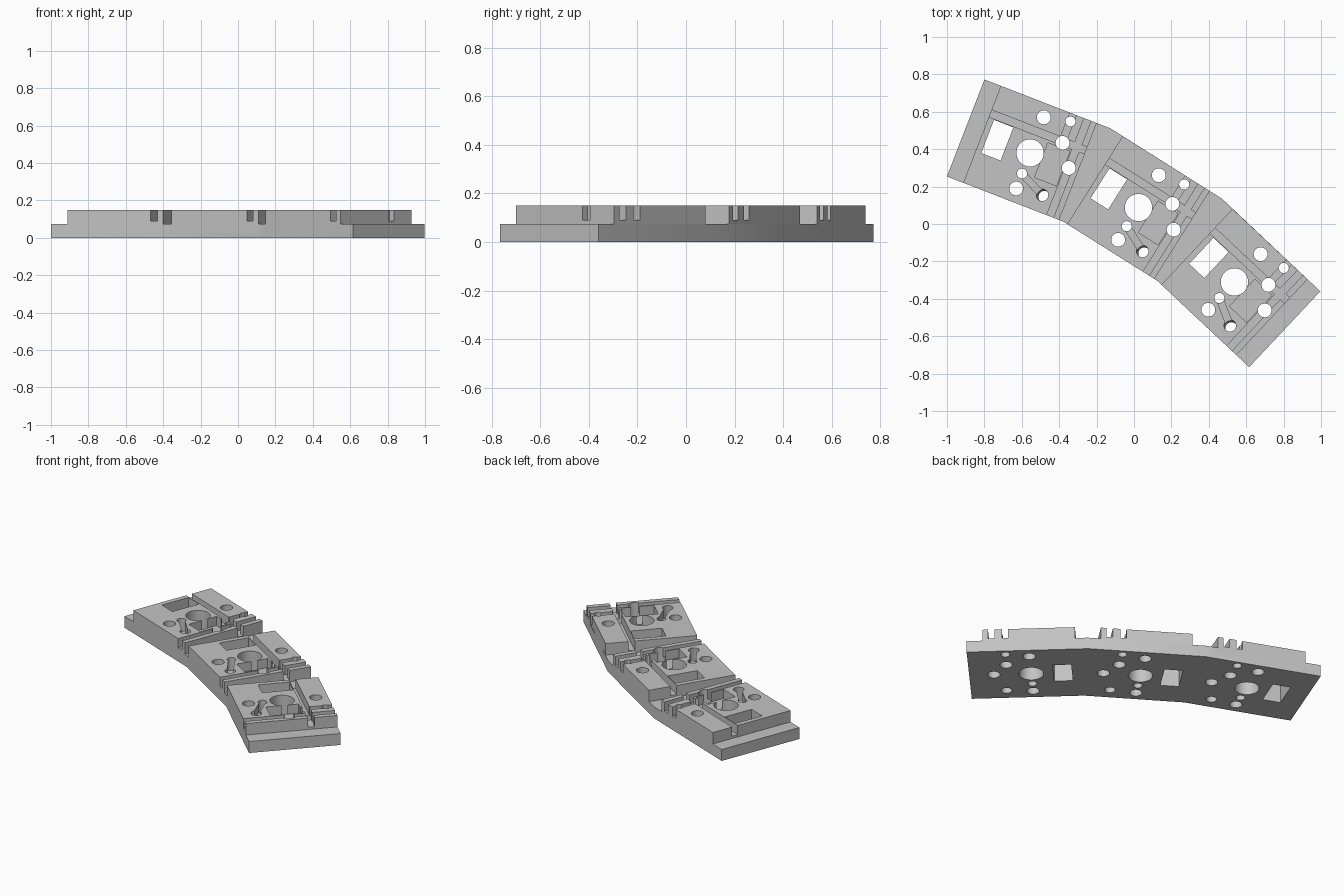
import bpy, bmesh, math
from mathutils import Vector, Matrix

cube = bpy.data.objects.get("Cube")
if cube:
    bpy.data.objects.remove(cube, do_unlink=True)

grey = bpy.data.materials.new("light grey plastic")
grey.use_nodes = True
colour = (0.55, 0.55, 0.55, 1)
grey.diffuse_color = colour
grey.node_tree.nodes["Principled BSDF"].inputs["Base Color"].default_value = colour

HALF, BODY, END = 0.278, 0.275, 0.369     # half depth, half body, end ledge
LEDGE, FLOOR, TOP = 0.075, 0.09, 0.15     # heights
PITCH, TURN = 0.326, math.radians(11)
CENTRES = [(-0.556, 0.38), (0.024, 0.088), (0.537, -0.31)]
ANGLES = [math.radians(-21.2) - TURN * i for i in range(3)]
FRAMES = [Matrix.Translation((x, y, 0)) @ Matrix.Rotation(a, 4, 'Z')
          for (x, y), a in zip(CENTRES, ANGLES)]


def prism(name, points, z0, z1, frame=Matrix(), lean=(0, 0)):
    """Extruded outline; lean shifts the lower end sideways."""
    bm = bmesh.new()
    low = [bm.verts.new((x + lean[0], y + lean[1], z0)) for x, y in points]
    high = [bm.verts.new((x, y, z1)) for x, y in points]
    bm.faces.new(low[::-1])
    bm.faces.new(high)
    n = len(points)
    for i in range(n):
        j = (i + 1) % n
        bm.faces.new((low[i], low[j], high[j], high[i]))
    bm.transform(frame)
    bmesh.ops.recalc_face_normals(bm, faces=bm.faces)
    mesh = bpy.data.meshes.new(name)
    bm.to_mesh(mesh)
    bm.free()
    mesh.materials.append(grey)
    obj = bpy.data.objects.new(name, mesh)
    bpy.context.collection.objects.link(obj)
    return obj


def rect(u0, u1, v0, v1):
    return [(u0, v0), (u1, v0), (u1, v1), (u0, v1)]


def circle(u, v, r, n=32):
    return [(u + r * math.cos(math.tau * i / n), v + r * math.sin(math.tau * i / n))
            for i in range(n)]


def strip(a, b, width):
    a, b = Vector(a), Vector(b)
    side = (b - a).normalized().orthogonal() * width / 2
    return [tuple(p) for p in (a - side, b - side, b + side, a + side)]


def combine(target, tool, operation):
    mod = target.modifiers.new("cut", 'BOOLEAN')
    mod.operation, mod.object, mod.solver = operation, tool, 'EXACT'
    bpy.context.view_layer.update()
    graph = bpy.context.evaluated_depsgraph_get()
    result = bpy.data.meshes.new_from_object(target.evaluated_get(graph))
    target.modifiers.remove(mod)
    target.data = result
    bpy.data.objects.remove(tool, do_unlink=True)


# Mitred base running under all three key positions
miter = HALF * math.tan(TURN / 2)
local = [(0, -END, -HALF), (0, PITCH - miter, -HALF), (1, PITCH - miter, -HALF),
         (2, END, -HALF), (2, END, HALF), (1, PITCH + miter, HALF),
         (0, PITCH + miter, HALF), (0, -END, HALF)]
outline = [(FRAMES[i] @ Vector((u, v, 0))).xy for i, u, v in local]
plate = prism("key_plate", outline, 0, LEDGE)

# Raised body for each key
for frame in FRAMES:
    body = prism("body", rect(-BODY, BODY, -HALF, HALF), LEDGE / 2, TOP, frame)
    combine(plate, body, 'UNION')

# Through holes: position and radius
HOLES = [(0, 0, 0.073), (0, 0.204, 0.037), (0, -0.204, 0.037), (0.222, 0, 0.037),
         (0.143, 0.113, 0.037), (0.141, 0.235, 0.027), (0, -0.118, 0.027)]

# Shallow wire channels and the component recess
CHANNELS = [
    rect(-0.3, 0.3, 0.1, 0.14),
    rect(0.203, 0.242, -0.3, 0.3),
    rect(0.121, 0.158, 0.113, 0.3),
    rect(0.07, 0.195, -0.113, 0.085),
    strip((0, -0.118), (0.14, -0.185), 0.036),
]

for frame in FRAMES:
    for shape in CHANNELS:
        combine(plate, prism("channel", shape, FLOOR, 0.2, frame), 'DIFFERENCE')
    for hole in HOLES:
        combine(plate, prism("hole", circle(*hole), -0.05, 0.2, frame), 'DIFFERENCE')
    window = prism("window", rect(-0.243, -0.132, -0.095, 0.095), -0.05, 0.2, frame)
    combine(plate, window, 'DIFFERENCE')
    slanted = prism("slanted_hole", circle(0.138, -0.185, 0.032), -0.05, 0.2, frame,
                    lean=(0.024, -0.008))
    combine(plate, slanted, 'DIFFERENCE')

# Flat faces with smooth hole walls
bpy.ops.object.select_all(action='DESELECT')
plate.select_set(True)
bpy.context.view_layer.objects.active = plate
bpy.ops.object.shade_smooth_by_angle(angle=math.radians(30))
